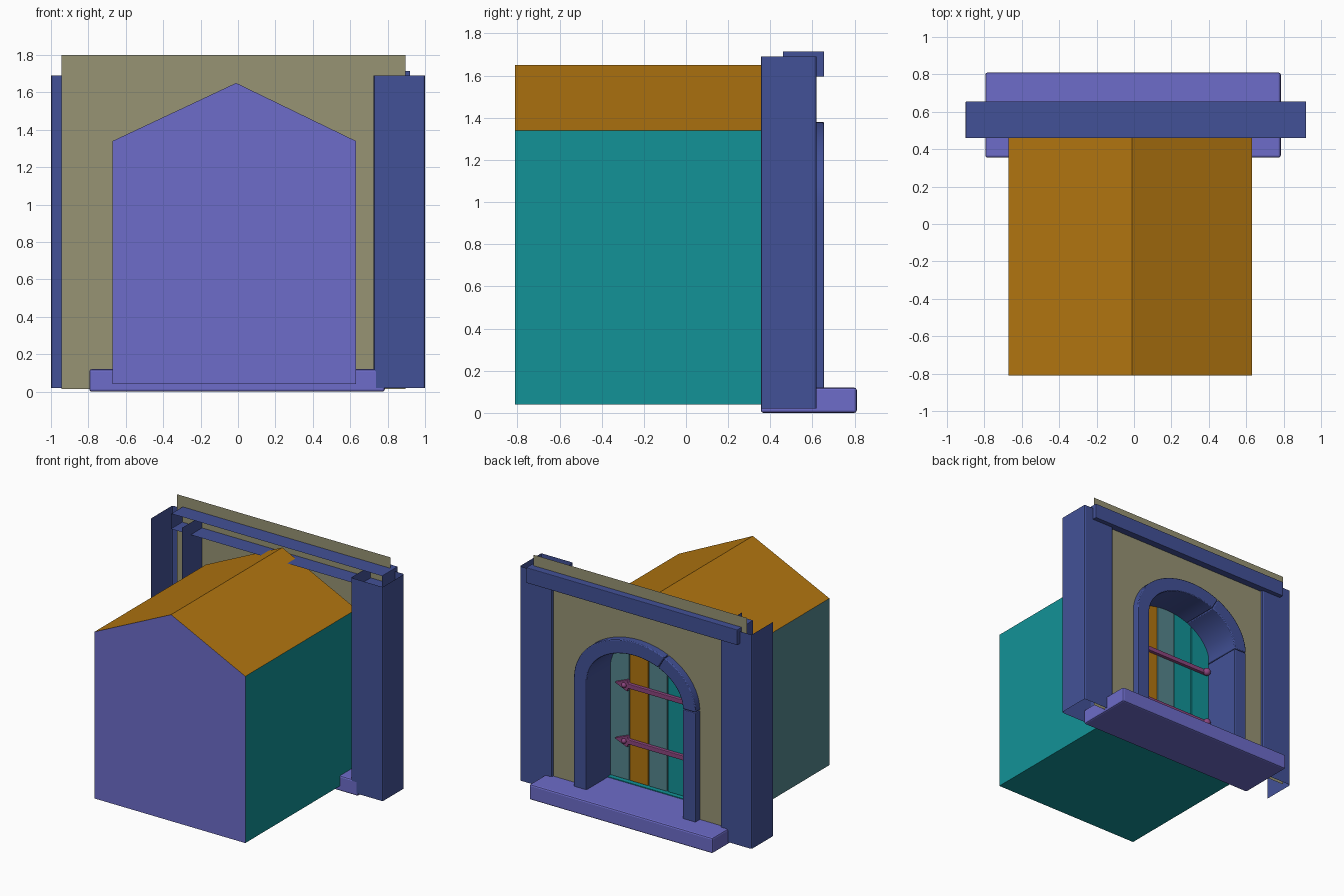
import bpy, bmesh, math
from mathutils import Vector

if "Cube" in bpy.data.objects:
    bpy.data.objects.remove(bpy.data.objects["Cube"])


def material(name, rgb):
    m = bpy.data.materials.new(name)
    m.diffuse_color = (*rgb, 1)
    m.use_nodes = True
    m.node_tree.nodes["Principled BSDF"].inputs["Base Color"].default_value = m.diffuse_color
    return m


BLUE = material("blue_stone", (.055, .083, .31))
PURPLE = material("purple", (.153, .15, .585))
TEAL = material("teal", (.006, .29, .31))
GREY_TEAL = material("grey_teal", (.09, .24, .27))
ORANGE = material("orange", (.445, .18, .005))
OLIVE = material("olive", (.31, .295, .175))
PLUM = material("plum", (.26, .06, .21))


def finish(name, bm, mats, bevel=0, smooth=False):
    mesh = bpy.data.meshes.new(name)
    bm.to_mesh(mesh)
    bm.free()
    for m in mats:
        mesh.materials.append(m)
    ob = bpy.data.objects.new(name, mesh)
    bpy.context.collection.objects.link(ob)
    if bevel:
        mod = ob.modifiers.new("soft_edges", 'BEVEL')
        mod.width, mod.segments = bevel, 2
        mod.limit_method, mod.angle_limit = 'ANGLE', math.radians(40)
    if smooth:
        bpy.ops.object.select_all(action='DESELECT')
        ob.select_set(True)
        bpy.context.view_layer.objects.active = ob
        bpy.ops.object.shade_smooth_by_angle(angle=math.radians(30))
    return ob


def box(name, xs, ys, zs, mat, bevel=0, open_sides=()):
    """Box from ranges; faces whose normal is in open_sides are left out."""
    bm = bmesh.new()
    bmesh.ops.create_cube(bm, size=1)
    for v in bm.verts:
        v.co = Vector([r[0] if c < 0 else r[1] for c, r in zip(v.co, (xs, ys, zs))])
    bm.normal_update()
    gone = [f for f in bm.faces
            if any(f.normal.dot(Vector(d)) > .9 for d in open_sides)]
    bmesh.ops.delete(bm, geom=gone, context='FACES')
    return finish(name, bm, [mat], bevel)


def prism(name, outline, y0, y1, mat, bevel=0):
    """Extrude an (x, z) outline along y."""
    bm = bmesh.new()
    f = bm.faces.new([bm.verts.new((x, y0, z)) for x, z in outline])
    ext = bmesh.ops.extrude_face_region(bm, geom=[f])["geom"]
    bmesh.ops.translate(bm, vec=(0, y1 - y0, 0),
                        verts=[g for g in ext if isinstance(g, bmesh.types.BMVert)])
    bmesh.ops.recalc_face_normals(bm, faces=bm.faces)
    return finish(name, bm, [mat], bevel)


CX, SPRING = -.015, .97


def arc(t, a, h):
    return (CX + a * math.cos(t), SPRING + h * math.sin(t))


# Room behind the doorway, open towards the wall
section = [(-.67, .04), (.63, .04), (.63, 1.34), (-.01, 1.65), (-.67, 1.34)]
side_mats = [1, 1, 2, 2, 3]
bm = bmesh.new()
front = [bm.verts.new((x, -.81, z)) for x, z in section]
back = [bm.verts.new((x, .56, z)) for x, z in section]
bm.faces.new(front)
for i, m in enumerate(side_mats):
    j = (i + 1) % 5
    bm.faces.new((front[j], front[i], back[i], back[j])).material_index = m
bmesh.ops.recalc_face_normals(bm, faces=bm.faces)
finish("room", bm, [PURPLE, TEAL, ORANGE, GREY_TEAL])

# Thin wall sheet with an arched opening
hole = [(CX + .47, .015)] + [arc(math.pi * i / 24, .47, .355) for i in range(25)] + [(CX - .47, .015)]
bm = bmesh.new()
bm.faces.new([bm.verts.new((x, .6, z)) for x, z in
              hole + [(-.945, .015), (-.945, 1.8), (.895, 1.8), (.895, .015)]])
bm.normal_update()
if bm.faces[:][0].normal.y < 0:
    bmesh.ops.reverse_faces(bm, faces=bm.faces[:])
finish("wall", bm, [OLIVE])

# Pillars, top beam and sill
UP, DOWN, FRONT = (0, 0, 1), (0, 0, -1), (0, -1, 0)
box("pillar_right", (.725, 1), (.355, .62), (.02, 1.69), BLUE, .012, (UP, DOWN))
box("pillar_left", (-1, -.73), (.355, .62), (.02, 1.69), BLUE, .012, (UP, DOWN, FRONT))
box("top_beam", (-.9, .92), (.46, .655), (1.595, 1.715), BLUE, .004, (FRONT,))
box("sill", (-.795, .785), (.355, .81), (0, .12), PURPLE, .012)


# Arch surround in three pieces with fine joints
def arch_piece(name, start, stop, jamb):
    n = max(2, round((stop - start) / math.pi * 32))
    ts = [start + (stop - start) * i / n for i in range(n + 1)]
    rows = [(arc(t, .525, .41), arc(t, .415, .305)) for t in ts]
    if jamb:
        side = 1 if start == 0 else -1
        foot = ((CX + side * .525, .11), (CX + side * .415, .11))
        rows = [foot] + rows if side > 0 else rows + [foot]
    bm = bmesh.new()
    rings = [[bm.verts.new((p[0], y, p[1])) for p, y in
              ((o, .655), (i, .655), (i, .32), (o, .32))] for o, i in rows]
    for a, b in zip(rings, rings[1:]):
        for k in range(4):
            bm.faces.new((a[k], a[(k + 1) % 4], b[(k + 1) % 4], b[k]))
    bm.faces.new(rings[0])
    bm.faces.new(rings[-1])
    bmesh.ops.recalc_face_normals(bm, faces=bm.faces)
    finish(name, bm, [BLUE], .006, True)


joint = math.radians(119)
arch_piece("arch_main", 0, joint - .005, True)
arch_piece("arch_shoulder", joint + .005, math.pi - .01, False)
box("arch_jamb", (CX - .525, CX - .415), (.32, .655), (.11, .968), BLUE, .006)

# Door planks cut to the arch
edges = [.41, .235, .073, -.09, -.26, -.43]
colours = [GREY_TEAL, ORANGE, GREY_TEAL, TEAL, TEAL]
for n, mat in enumerate(colours):
    x1, x0 = edges[n] - .003, edges[n + 1] + .003
    top = []
    for i in range(7):
        x = x0 + (x1 - x0) * i / 6
        u = min(1, abs(x - CX) / .43)
        top.append((x, SPRING + .315 * math.sqrt(1 - u * u)))
    prism(f"door_plank_{n + 1}", [(x1, .125), (x0, .125)] + top, .335, .36, mat, .004)
box("threshold", (-.43, .40), (.34, .395), (.1, .126), TEAL)

# Strap hinges with a pointed tip and a round knuckle
for n, z in enumerate((.435, .87)):
    strap = [(-.4, -.018), (.23, -.018), (.24, -.045), (.35, 0),
             (.24, .045), (.23, .018), (-.4, .018)]
    prism(f"hinge_strap_{n + 1}", [(x, z + d) for x, d in strap], .355, .385, PLUM, .005)
    for x, r in ((-.385, .03), (.265, .02)):
        bm = bmesh.new()
        bmesh.ops.create_uvsphere(bm, u_segments=16, v_segments=8, radius=r)
        bmesh.ops.translate(bm, verts=bm.verts, vec=(x, .385, z))
        finish(f"hinge_stud_{n + 1}", bm, [PLUM], 0, True)
